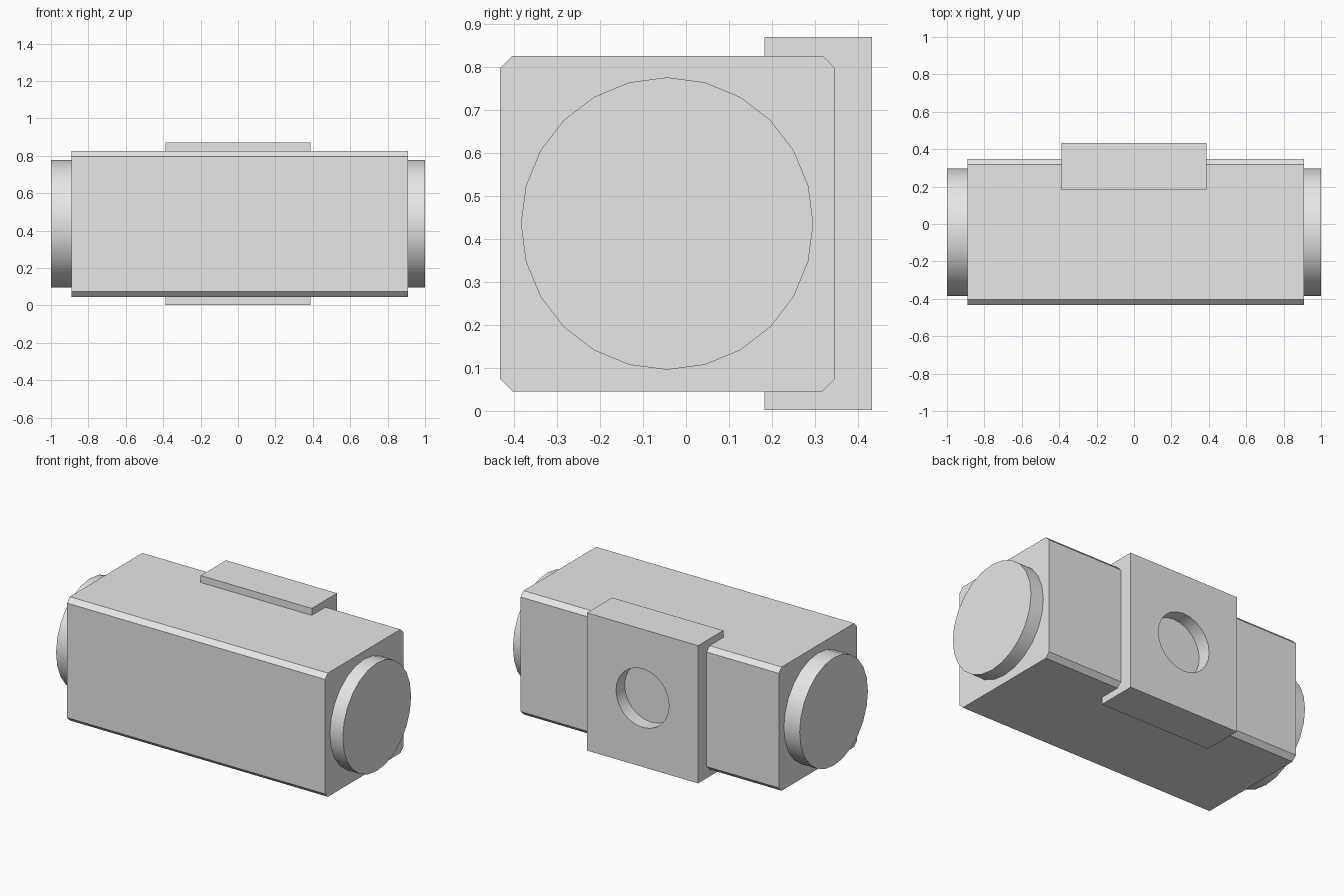
import bpy
import math

default_cube = bpy.data.objects.get("Cube")
if default_cube:
    bpy.data.objects.remove(default_cube, do_unlink=True)

GREY = (0.8, 0.8, 0.8, 1.0)
grey = bpy.data.materials.new("plain_grey")
grey.use_nodes = True
grey.diffuse_color = GREY
grey.node_tree.nodes["Principled BSDF"].inputs["Base Color"].default_value = GREY

MID_Z = 0.436     # height of the shared centre line
BODY_Y = -0.043   # depth of the body centre line
SIDES = 24


def finish(obj, name):
    obj.name = name
    obj.data.materials.clear()
    obj.data.materials.append(grey)
    return obj


def box(name, centre, size):
    bpy.ops.mesh.primitive_cube_add(size=1, location=centre)
    obj = bpy.context.object
    obj.scale = size
    bpy.ops.object.transform_apply(location=False, rotation=False, scale=True)
    return finish(obj, name)


def cylinder(name, centre, radius, depth, rotation):
    bpy.ops.mesh.primitive_cylinder_add(
        vertices=SIDES, radius=radius, depth=depth, location=centre, rotation=rotation)
    bpy.ops.object.shade_smooth_by_angle(angle=math.radians(30))
    return finish(bpy.context.object, name)


def apply_modifier(obj, modifier):
    bpy.context.view_layer.objects.active = obj
    bpy.ops.object.modifier_apply(modifier=modifier.name)


# Square body, chamfered along its four long edges only
body = box("body", (0.01, BODY_Y, MID_Z), (1.8, 0.78, 0.78))
weights = body.data.attributes.new("bevel_weight_edge", "FLOAT", "EDGE")
for edge in body.data.edges:
    a, b = (body.data.vertices[i].co for i in edge.vertices)
    weights.data[edge.index].value = 1.0 if abs(a.x - b.x) > 1 else 0.0
chamfer = body.modifiers.new("chamfer", "BEVEL")
chamfer.limit_method = "WEIGHT"
chamfer.width = 0.029
chamfer.segments = 1
apply_modifier(body, chamfer)

# Round core that shows as a cap at each end
cylinder("core", (0, BODY_Y - 0.001, MID_Z), 0.34, 2.0, (0, math.pi / 2, 0))

# Back plate with a round bore that reaches the body
plate = box("back_plate", (0, 0.3075, MID_Z), (0.775, 0.251, 0.868))
cutter = cylinder("bore_cutter", (0, 0.3075, MID_Z), 0.185, 0.5, (math.pi / 2, 0, 0))
cutter.hide_render = True
bore = plate.modifiers.new("bore", "BOOLEAN")
bore.operation = "DIFFERENCE"
bore.solver = "EXACT"
bore.object = cutter
apply_modifier(plate, bore)
bpy.data.objects.remove(cutter, do_unlink=True)
bpy.ops.object.select_all(action="DESELECT")
plate.select_set(True)
bpy.context.view_layer.objects.active = plate
bpy.ops.object.shade_smooth_by_angle(angle=math.radians(30))
